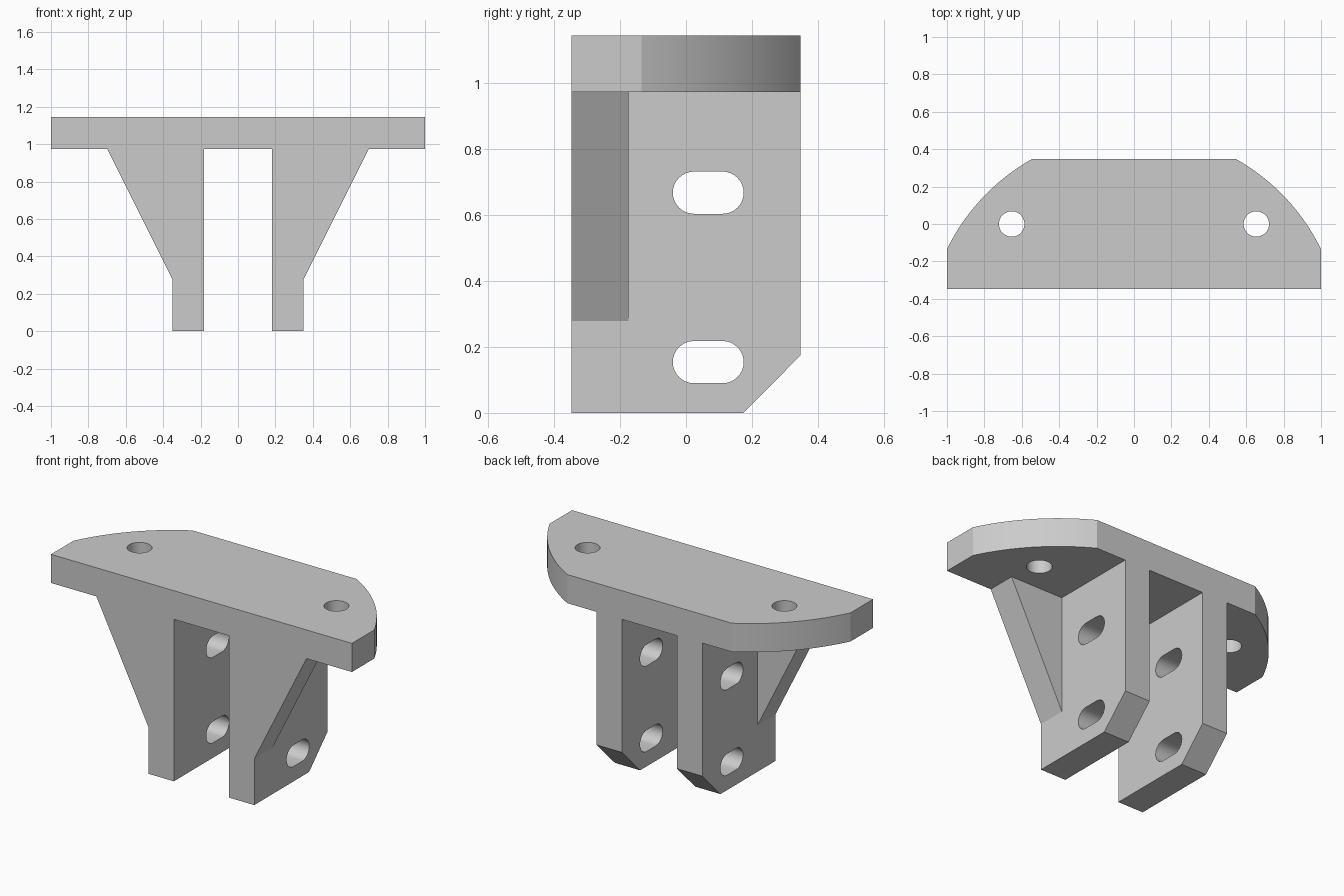
import bpy, bmesh, math
from mathutils import Vector

if "Cube" in bpy.data.objects:
    bpy.data.objects.remove(bpy.data.objects["Cube"])

HALF_DEPTH = 0.347      # half of the bracket depth along y
PLATE_Z, TOP_Z = 0.973, 1.145
LEG_IN, LEG_OUT = 0.183, 0.351

grey = bpy.data.materials.new("light_grey")
grey.diffuse_color = (0.6, 0.6, 0.6, 1)
grey.use_nodes = True
grey.node_tree.nodes["Principled BSDF"].inputs["Base Color"].default_value = grey.diffuse_color


def prism(name, outline, direction):
    """Extrude a closed outline of 3D points along a vector."""
    bm = bmesh.new()
    face = bm.faces.new([bm.verts.new(p) for p in outline])
    ext = bmesh.ops.extrude_face_region(bm, geom=[face])
    moved = [g for g in ext["geom"] if isinstance(g, bmesh.types.BMVert)]
    bmesh.ops.translate(bm, verts=moved, vec=Vector(direction))
    bmesh.ops.recalc_face_normals(bm, faces=bm.faces[:])
    mesh = bpy.data.meshes.new(name)
    bm.to_mesh(mesh)
    bm.free()
    mesh.materials.append(grey)
    obj = bpy.data.objects.new(name, mesh)
    bpy.context.collection.objects.link(obj)
    return obj


def combine(target, other, operation):
    """Apply a boolean and remove the helper object."""
    mod = target.modifiers.new(operation.lower(), 'BOOLEAN')
    mod.operation, mod.solver, mod.object = operation, 'EXACT', other
    bpy.context.view_layer.objects.active = target
    bpy.ops.object.modifier_apply(modifier=mod.name)
    bpy.data.objects.remove(other)


def arc(cx, cy, r, start, end, n):
    return [(cx + r * math.cos(start + (end - start) * i / n),
             cy + r * math.sin(start + (end - start) * i / n)) for i in range(n + 1)]


# Top plate: straight front and back, large arc joining them on each side
ARC_Y, ARC_R = -0.623, 1.113
a0 = math.acos(1 / ARC_R)
a1 = math.asin((HALF_DEPTH - ARC_Y) / ARC_R)
side = [(1.0, -HALF_DEPTH)] + arc(0, ARC_Y, ARC_R, a0, a1, 20)
plan = side + [(-x, y) for x, y in reversed(side)]
bracket = prism("bracket", [(x, y, PLATE_Z) for x, y in plan], (0, 0, TOP_Z - PLATE_Z))

for s in (-1, 1):
    # Leg with a chamfered lower back corner
    leg_side = [(-HALF_DEPTH, 0), (0.174, 0), (HALF_DEPTH, 0.174),
                (HALF_DEPTH, PLATE_Z), (-HALF_DEPTH, PLATE_Z)]
    leg = prism("leg", [(s * LEG_IN, y, z) for y, z in leg_side],
                (s * (LEG_OUT - LEG_IN), 0, 0))

    # Triangular gusset along the front edge of the leg
    tri = [(LEG_OUT, 0.278), (0.698, PLATE_Z), (LEG_OUT, PLATE_Z)]
    gusset = prism("gusset", [(s * x, -HALF_DEPTH, z) for x, z in tri],
                   (0, HALF_DEPTH - 0.175, 0))
    combine(leg, gusset, 'UNION')

    # Two rounded slots through the leg
    for z in (0.154, 0.668):
        slot = (arc(0.111, z, 0.064, -math.pi / 2, math.pi / 2, 16)
                + arc(0.024, z, 0.064, math.pi / 2, 1.5 * math.pi, 16))
        cutter = prism("slot_cutter", [(s * 0.1, y, zz) for y, zz in slot], (s * 0.4, 0, 0))
        combine(leg, cutter, 'DIFFERENCE')
    combine(bracket, leg, 'UNION')

    # Bolt hole through the plate
    ring = arc(s * 0.654, 0, 0.068, 0, 2 * math.pi, 40)[:-1]
    cutter = prism("bolt_cutter", [(x, y, 0.9) for x, y in ring], (0, 0, 0.4))
    combine(bracket, cutter, 'DIFFERENCE')

# Smooth the curved walls, keep the edges sharp
bpy.ops.object.select_all(action='DESELECT')
bracket.select_set(True)
bpy.context.view_layer.objects.active = bracket
bpy.ops.object.shade_smooth_by_angle(angle=math.radians(25))
